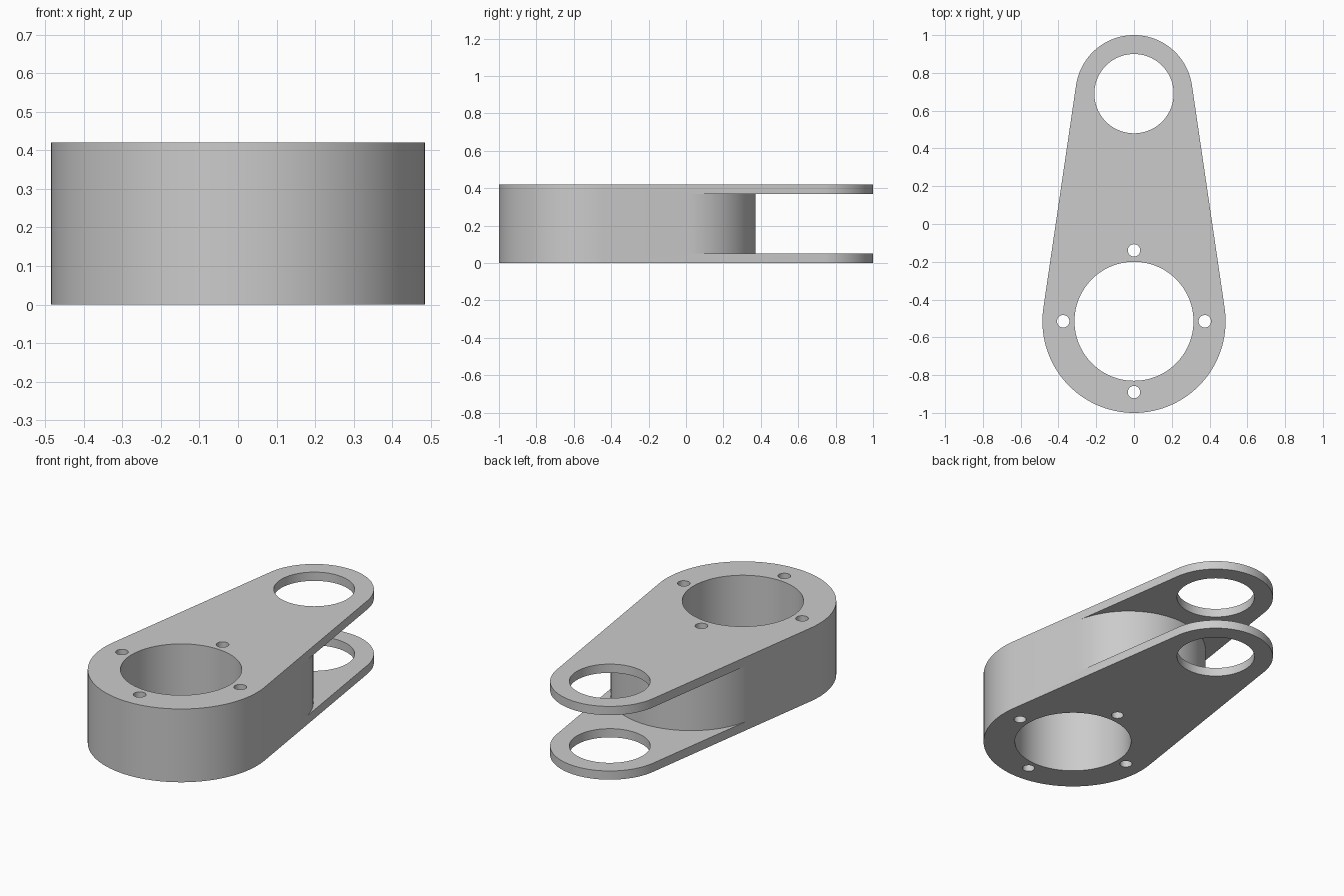
import bpy, bmesh
from math import sin, cos, asin, pi

cube = bpy.data.objects.get("Cube")
if cube:
    bpy.data.objects.remove(cube, do_unlink=True)

HEIGHT, PLATE = 0.42, 0.05
BIG_Y, BIG_R, BORE_R = -0.515, 0.485, 0.315
END_Y, END_R, EYE_R = 0.69, 0.31, 0.21
BOLT_RING, BOLT_R = 0.375, 0.033
CORE_Y, CORE_R = -0.047, 0.418
TILT = asin((BIG_R - END_R) / (END_Y - BIG_Y))   # slope of the tapered sides


def arc(cx, cy, r, start, end, n):
    """Points along an arc, both ends included."""
    steps = [start + (end - start) * i / n for i in range(n + 1)]
    return [(cx + r * cos(a), cy + r * sin(a)) for a in steps]


def circle(cx, cy, r, n):
    return arc(cx, cy, r, 0, 2 * pi, n)[:-1]


def extrude_profile(name, loops, z0, z1):
    """Fill an outline with its holes and extrude it upwards."""
    bm = bmesh.new()
    for loop in loops:
        verts = [bm.verts.new((x, y, z0)) for x, y in loop]
        for i, v in enumerate(verts):
            bm.edges.new((verts[i - 1], v))
    bmesh.ops.triangle_fill(bm, use_beauty=True, edges=bm.edges[:])
    top = bmesh.ops.extrude_face_region(bm, geom=bm.faces[:], use_keep_orig=True)
    moved = [g for g in top["geom"] if isinstance(g, bmesh.types.BMVert)]
    bmesh.ops.translate(bm, verts=moved, vec=(0, 0, z1 - z0))
    bmesh.ops.recalc_face_normals(bm, faces=bm.faces[:])
    mesh = bpy.data.meshes.new(name)
    bm.to_mesh(mesh)
    bm.free()
    obj = bpy.data.objects.new(name, mesh)
    bpy.context.collection.objects.link(obj)
    return obj


# Tapered link body with bore, pivot eye and four bolt holes
outline = (arc(0, END_Y, END_R, TILT, pi - TILT, 48)
           + arc(0, BIG_Y, BIG_R, pi - TILT, 2 * pi + TILT, 64))
holes = [circle(0, BIG_Y, BORE_R, 96), circle(0, END_Y, EYE_R, 72)]
for k in range(4):
    a = k * pi / 2
    holes.append(circle(BOLT_RING * cos(a), BIG_Y + BOLT_RING * sin(a), BOLT_R, 24))
body = extrude_profile("link_body", [outline] + holes, 0, HEIGHT)

# Fork slot that leaves a rounded core between the two plates
core = arc(0, CORE_Y, CORE_R, TILT, pi - TILT, 64)
side_y = core[0][1]
slot = core + [(-0.8, side_y), (-0.8, 1.2), (0.8, 1.2), (0.8, side_y)]
cutter = extrude_profile("slot_cutter", [slot], PLATE, HEIGHT - PLATE)
cutter.hide_render = True

cut = body.modifiers.new("fork_slot", 'BOOLEAN')
cut.operation = 'DIFFERENCE'
cut.solver = 'EXACT'
cut.object = cutter
bpy.ops.object.select_all(action='DESELECT')
bpy.context.view_layer.objects.active = body
body.select_set(True)
bpy.ops.object.modifier_apply(modifier=cut.name)
bpy.data.objects.remove(cutter, do_unlink=True)

# Plain grey finish
grey = bpy.data.materials.new("plain_grey")
grey.use_nodes = True
colour = (0.6, 0.6, 0.6, 1)
grey.diffuse_color = colour
grey.node_tree.nodes["Principled BSDF"].inputs["Base Color"].default_value = colour
body.data.materials.clear()
body.data.materials.append(grey)
bpy.ops.object.shade_smooth_by_angle(angle=pi / 6)
